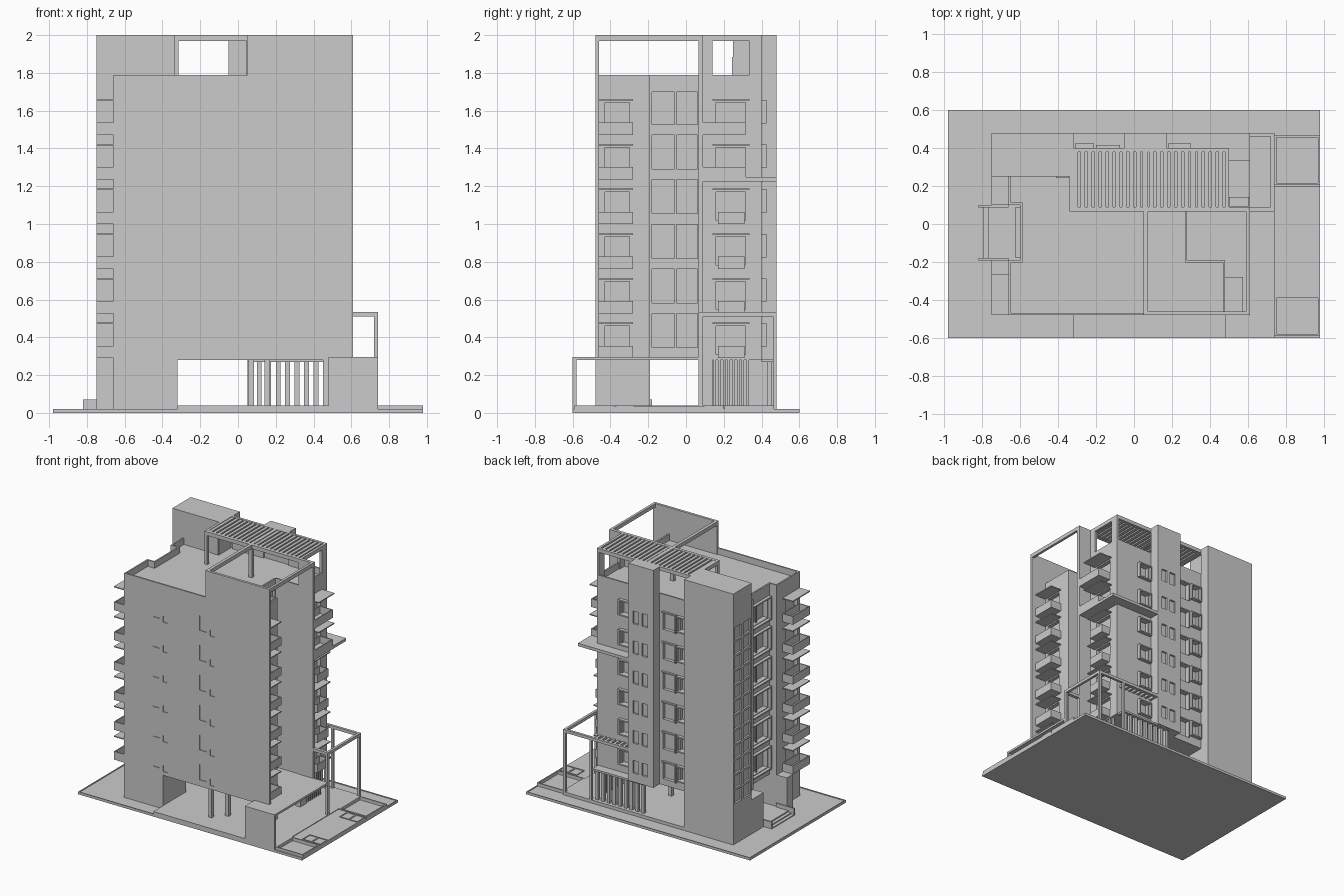
import bpy, bmesh

FLOORS = [i * 0.2365 for i in range(6)]          # storey offsets


def boxes(name, items):
    """One object out of (x0,x1,y0,y1,z0,z1) boxes."""
    bm = bmesh.new()
    for x0, x1, y0, y1, z0, z1 in items:
        vs = bmesh.ops.create_cube(bm, size=1)['verts']
        for v in vs:
            v.co = (x1 if v.co.x > 0 else x0, y1 if v.co.y > 0 else y0, z1 if v.co.z > 0 else z0)
    me = bpy.data.meshes.new(name)
    bm.to_mesh(me)
    bm.free()
    ob = bpy.data.objects.new(name, me)
    bpy.context.collection.objects.link(ob)
    return ob


def prism(name, pts, z0, z1):
    bm = bmesh.new()
    f = bm.faces.new([bm.verts.new((x, y, z0)) for x, y in pts])
    r = bmesh.ops.extrude_face_region(bm, geom=[f])
    for v in r['geom']:
        if isinstance(v, bmesh.types.BMVert):
            v.co.z = z1
    bmesh.ops.recalc_face_normals(bm, faces=bm.faces)
    me = bpy.data.meshes.new(name)
    bm.to_mesh(me)
    bm.free()
    ob = bpy.data.objects.new(name, me)
    bpy.context.collection.objects.link(ob)
    return ob


def ring(x0, x1, y0, y1, z0, z1, t):
    """Four bars round a rectangle."""
    return [(x0, x1, y0, y0 + t, z0, z1), (x0, x1, y1 - t, y1, z0, z1),
            (x0, x0 + t, y0 + t, y1 - t, z0, z1), (x1 - t, x1, y0 + t, y1 - t, z0, z1)]


def tray(x0, x1, y0, y1, z0, z1, t=0.008):
    return [(x0, x1, y0, y1, z0, z0 + t)] + ring(x0, x1, y0, y1, z0, z1, t)


# Site slab, plinth and street-side planters
boxes("site_slab", [(-.98, .98, -.6, .6, 0, .015)])
boxes("plinth", [(-.32, .74, -.6, .48, .01, .04), (-.66, -.32, -.19, .1, .01, .04),
                 (.74, .98, -.38, .2, .01, .035)])
boxes("planters", ring(.74, .98, -.59, -.38, .01, .04, .01) + ring(.74, .98, .205, .465, .01, .04, .01)
      + ring(.82, .9, -.37, -.275, .01, .04, .006) + ring(.9, .98, -.37, -.275, .01, .04, .006)
      + ring(.82, .9, .095, .195, .01, .04, .006) + ring(.9, .98, .095, .195, .01, .04, .006))
boxes("site_kerb", ring(-.98, .98, -.6, .6, .01, .02, .008))

# Main body above the open ground floor
body = prism("tower_body", [(-.66, -.48), (.48, -.48), (.48, -.19), (.28, -.19), (.28, .07), (.5, .07),
             (.5, .4), (.17, .4), (.17, .48), (-.05, .48), (-.05, .4), (-.32, .4), (-.32, .48),
             (-.75, .48), (-.75, .25), (-.66, .25), (-.66, .1), (-.6, .1), (-.6, -.19), (-.66, -.19)],
             .28, 1.74)

# Window and door recesses
cut = []
for f in FLOORS:
    cut += [(.262, .3, -.18, .06, .345 + f, .525 + f),            # recessed right bay
            (-.62, -.56, -.165, .075, .345 + f, .505 + f),        # recessed left bay
            (-.68, -.63, -.45, -.3, .31 + f, .46 + f),            # left balcony door
            (.45, .5, -.43, -.3, .31 + f, .46 + f),               # right balcony door
            (.47, .52, .16, .315, .31 + f, .46 + f),              # rear-right balcony door
            (-.29, -.23, .375, .42, .36 + f, .465 + f),
            (-.19, -.08, .375, .42, .33 + f, .465 + f),
            (.2, .28, .375, .42, .36 + f, .465 + f),
            (.0, .05, .465, .5, .35 + f, .45 + f), (.08, .13, .465, .5, .35 + f, .45 + f)]
    for x in (-.41, .0):
        cut += [(x, x + .06, -.5, -.475, .33 + f, .45 + f), (x + .09, x + .13, -.5, -.475, .31 + f, .36 + f)]
for r in range(12):                                               # stair window grid
    for y in (.265, .375):
        z = .335 + r * .1175
        cut.append((-.77, -.735, y, y + .09, z, z + .1))
cutter = boxes("window_cutter", cut)
cutter.hide_render = True
cutter.hide_viewport = True
m = body.modifiers.new("windows", 'BOOLEAN')
m.operation = 'DIFFERENCE'
m.solver = 'EXACT'
m.object = cutter

# Window bars and projecting rear window hoods
frames = []
for f in FLOORS:
    frames += [(.267, .275, -.06, -.05, .345 + f, .525 + f),
               (-.585, -.575, -.05, -.04, .345 + f, .505 + f),
               (-.2, -.19, .39, .415, .33 + f, .475 + f), (-.2, -.075, .39, .415, .465 + f, .475 + f)]
    for x0, x1 in ((-.31, -.21), (.18, .3)):
        frames += [(x0, x1, .39, .425, .465 + f, .475 + f), (x0, x1, .39, .425, .35 + f, .36 + f),
                   (x0, x0 + .01, .39, .425, .35 + f, .475 + f), (x1 - .01, x1, .39, .425, .35 + f, .475 + f)]
    for z in (.335, .51):
        frames.append((-.625, -.59, -.18, .09, z - .005 + f, z + .005 + f))
    for y in (-.175, .08):
        frames.append((-.625, -.59, y - .005, y + .005, .33 + f, .515 + f))
boxes("window_frames", frames)

# Ground floor walls and columns
boxes("ground_walls", [(-.66, -.32, -.48, -.19, .01, .28), (-.75, -.66, -.265, -.19, .01, .29),
                       (-.75, -.34, .1, .25, .01, .285), (-.75, -.32, .25, .48, .01, .28),
                       (.48, .74, -.6, -.58, .03, .29), (.45, .48, -.48, -.19, .03, .28),
                       (.46, .5, .065, .14, .03, .28)])
boxes("lobby_columns", [(.055, .085, -.45, -.42, .03, .28), (.14, .17, -.36, -.33, .03, .28),
                        (.055, .085, .07, .1, .03, .28)])
boxes("podium_slab", [(.27, .74, -.48, .07, .28, .297), (.48, .74, -.6, -.48, .28, .297)])

# Left entrance steps
boxes("entrance_steps", [(-.82, -.6, -.19, .1, .01, .022), (-.795, -.6, -.18, .09, .01, .03),
                         (-.77, -.6, -.18, .09, .01, .04),
                         (-.82, -.66, .088, .1, .01, .07), (-.82, -.66, -.192, -.18, .01, .07)])

# Vertical slat screens on the ground floor
boxes("slat_screens", [(.05 + i * .05, .075 + i * .05, .43, .455, .03, .28) for i in range(9)]
      + [(.47, .495, .145 + i * .025, .158 + i * .025, .03, .28) for i in range(8)]
      + [(.05, .49, .4, .47, .27, .285)])

# Wing walls
boxes("wing_walls", [(.47, .61, -.48, -.46, .28, 1.79), (.49, .61, .065, .09, .28, 2.0)])

# Balconies and awnings
items = []
for i, f in enumerate(FLOORS):
    z0, z1, a = .29 + f, .355 + f, .47 + f
    items += tray(-.75, -.655, -.48, -.265, z0, z1) + [(-.75, -.655, -.48, -.265, a, a + .008)]
    items += tray(.475, .575, -.465, -.28, z0, z1) + [(.475, .575, -.465, -.28, a, a + .008)]
    y0, y1, x1 = (.088, .315, .61) if i > 3 else (.17, .31, .575)
    items += tray(.495, x1, y0, y1, z0, z1) + [(.495, x1, .14, .335, a, a + .008)]
boxes("balconies", items)

# Corner canopy at mid height
boxes("corner_canopy", [(.49, .61, .065, .48, 1.225, 1.248), (.17, .5, .39, .48, 1.225, 1.248)])

# Roof parapets
t = .012
boxes("parapets", [(-.66, .05, -.48, -.48 + t, 1.7, 1.79), (.05, .61, -.48, -.46, 1.7, 2.0),
                   (-.66, -.66 + t, -.48, -.19, 1.7, 1.79), (-.66, -.6, -.19 - t, -.19, 1.7, 1.79),
                   (-.6, -.6 + t, -.19 - t, .1 + t, 1.7, 1.79), (-.66, -.6, .1, .1 + t, 1.7, 1.79),
                   (-.66, -.66 + t, .1, .25, 1.7, 1.79), (.48 - t, .48, -.46, -.19, 1.7, 1.79),
                   (.28, .48, -.19 - t, -.19, 1.7, 1.79), (.28 - t, .28, -.19 - t, .07, 1.7, 1.79),
                   (.28, .5, .07, .07 + t, 1.7, 1.79), (.5 - t, .5, .07, .4, 1.7, 1.79),
                   (.17, .5, .4 - t, .4, 1.7, 1.79), (-.32, -.05, .4 - t, .4, 1.7, 1.79)])

# Stair tower head with roof door, and rear shaft
boxes("stair_tower_head", [(-.75, -.34, .25, .48, 1.74, 2.0), (-.34, -.32, .4, .48, 1.74, 2.0),
                           (-.41, -.345, .243, .25, 1.74, 1.885)])
boxes("rear_shaft", [(-.05, .17, .4, .48, 1.74, 2.0)])

# Roof pergola and open corner frame
p = [(-.34, .61, .065, .09, 1.97, 2), (-.34, .5, .38, .4, 1.97, 2), (-.34, -.32, .09, .4, 1.97, 2),
     (.045, .075, .07, .4, 1.97, 2), (.48, .5, .07, .4, 1.97, 2),
     (-.34, -.315, .065, .09, 1.74, 1.98), (.045, .075, .065, .09, 1.74, 1.98),
     (.48, .5, .07, .14, 1.74, 1.98), (.48, .5, .335, .4, 1.74, 1.98),
     (.05, .075, -.47, .07, 1.97, 2), (.59, .61, -.47, .07, 1.97, 2)]
p += [(x + i * .0365, x + .024 + i * .0365, .085, .385, 1.975, 1.998)
      for x, n in ((-.318, 10), (.08, 11)) for i in range(n)]
boxes("roof_pergola", p)

# Low pergola at the rear right corner
q = [(.5, .74, .065, .09, .51, .533), (.72, .74, .065, .48, .51, .533), (.17, .74, .46, .48, .51, .533),
     (.17, .19, .4, .48, .51, .533),
     (.72, .74, .065, .09, .03, .52), (.72, .74, .46, .48, .03, .52), (.49, .51, .46, .48, .03, .52)]
q += [(.215 + i * .04, .235 + i * .04, .395, .465, .512, .53) for i in range(7)]
boxes("corner_pergola", q)
